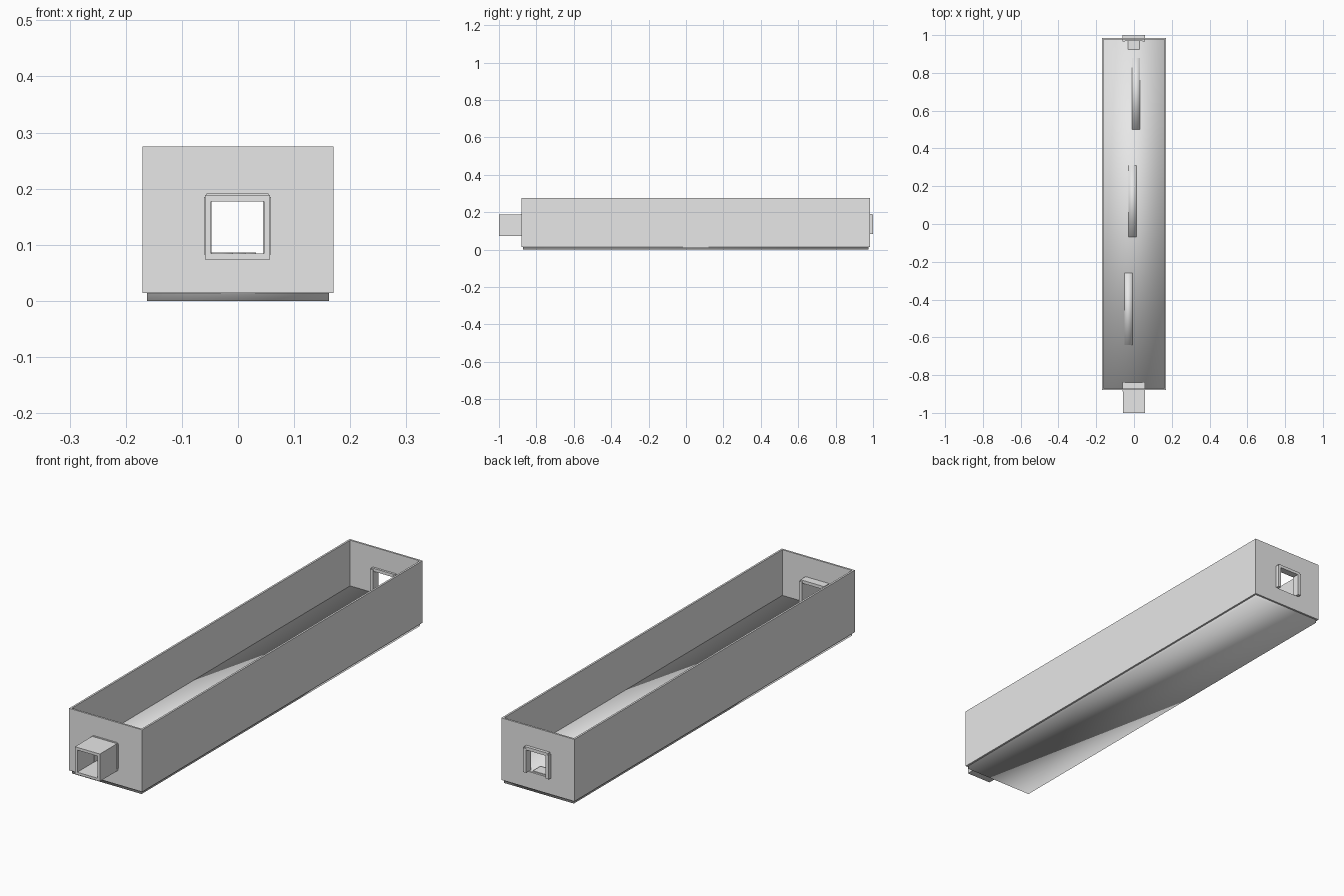
import bpy
import bmesh

if "Cube" in bpy.data.objects:
    bpy.data.objects.remove(bpy.data.objects["Cube"])

grey = bpy.data.materials.new("light grey")
grey.diffuse_color = (0.8, 0.8, 0.8, 1)
grey.use_nodes = True
grey.node_tree.nodes["Principled BSDF"].inputs["Base Color"].default_value = grey.diffuse_color


def finish(name, bm, smooth=False):
    bmesh.ops.recalc_face_normals(bm, faces=bm.faces)
    mesh = bpy.data.meshes.new(name)
    bm.to_mesh(mesh)
    bm.free()
    mesh.materials.append(grey)
    for p in mesh.polygons:
        p.use_smooth = smooth
    obj = bpy.data.objects.new(name, mesh)
    bpy.context.collection.objects.link(obj)
    return obj


def box(name, x, y, z, smooth=False):
    """Box from (min, max) pairs."""
    bm = bmesh.new()
    bmesh.ops.create_cube(bm, size=1)
    for v in bm.verts:
        for i, (lo, hi) in enumerate((x, y, z)):
            v.co[i] = lo if v.co[i] < 0 else hi
    return finish(name, bm, smooth)


def ring(name, outer, inner, depth, axis):
    """Rectangular tube: outer and inner (u0, u1, v0, v1), run along y or z."""
    def corners(r):
        return [(r[0], r[2]), (r[1], r[2]), (r[1], r[3]), (r[0], r[3])]
    bm = bmesh.new()
    loops = []
    for rect, d in ((outer, depth[0]), (outer, depth[1]),
                    (inner, depth[1]), (inner, depth[0])):
        loops.append([bm.verts.new((u, d, v) if axis == "y" else (u, v, d))
                      for u, v in corners(rect)])
    for k in range(4):
        a, b = loops[k], loops[(k + 1) % 4]
        for i in range(4):
            j = (i + 1) % 4
            bm.faces.new((a[i], a[j], b[j], b[i]))
    return finish(name, bm)


W, T = 0.17, 0.008            # half width, wall thickness
Y0, Y1 = -0.88, 0.985         # room ends
Z0, Z1 = 0.014, 0.275         # wall bottom and top
FLOOR = 0.083
door = (-0.047, 0.045, FLOOR, 0.178)

# Floor slab, softly shaded, reaching slightly below the walls
box("floor", (-W + T, W - T), (Y0 + T, Y1 - T), (0, FLOOR), smooth=True)

# Long side walls
for side, s in (("left", -1), ("right", 1)):
    xs = sorted((s * W, s * (W - T)))
    box(side + "_wall", xs, (Y0, Y1), (Z0, Z1))

# End walls with door openings
inner_w = W - T
for name, ys in (("front_wall", (Y0, Y0 + T)), ("back_wall", (Y1 - T, Y1))):
    ring(name, (-inner_w, inner_w, Z0, Z1), door, ys, "y")

# Door frames: two jambs and a lintel
for name, ys in (("front", (-0.888, -0.836)), ("back", (0.966, 1.0))):
    box(name + "_jamb_left", (-0.061, -0.047), ys, (FLOOR, 0.185))
    box(name + "_jamb_right", (0.045, 0.059), ys, (FLOOR, 0.185))
    box(name + "_lintel", (-0.056, 0.054),
        (ys[0] + 0.002, ys[1] - 0.002), (0.178, 0.191))

# Entrance passage
ring("entrance_passage", (-0.059, 0.057, 0.074, 0.189),
     (-0.048, 0.046, 0.0845, 0.1775), (-1.0, Y0 + T), "y")

# Thin floor strips and door threshold
for i, (x, y) in enumerate(((-0.03, -0.45), (-0.008, 0.12), (0.011, 0.69))):
    box(f"floor_strip_{i + 1}", (x - 0.021, x + 0.021),
        (y - 0.19, y + 0.19), (FLOOR, FLOOR + 0.003), smooth=True)
box("back_threshold", (-0.032, 0.03), (0.925, 0.975), (FLOOR, FLOOR + 0.003))
